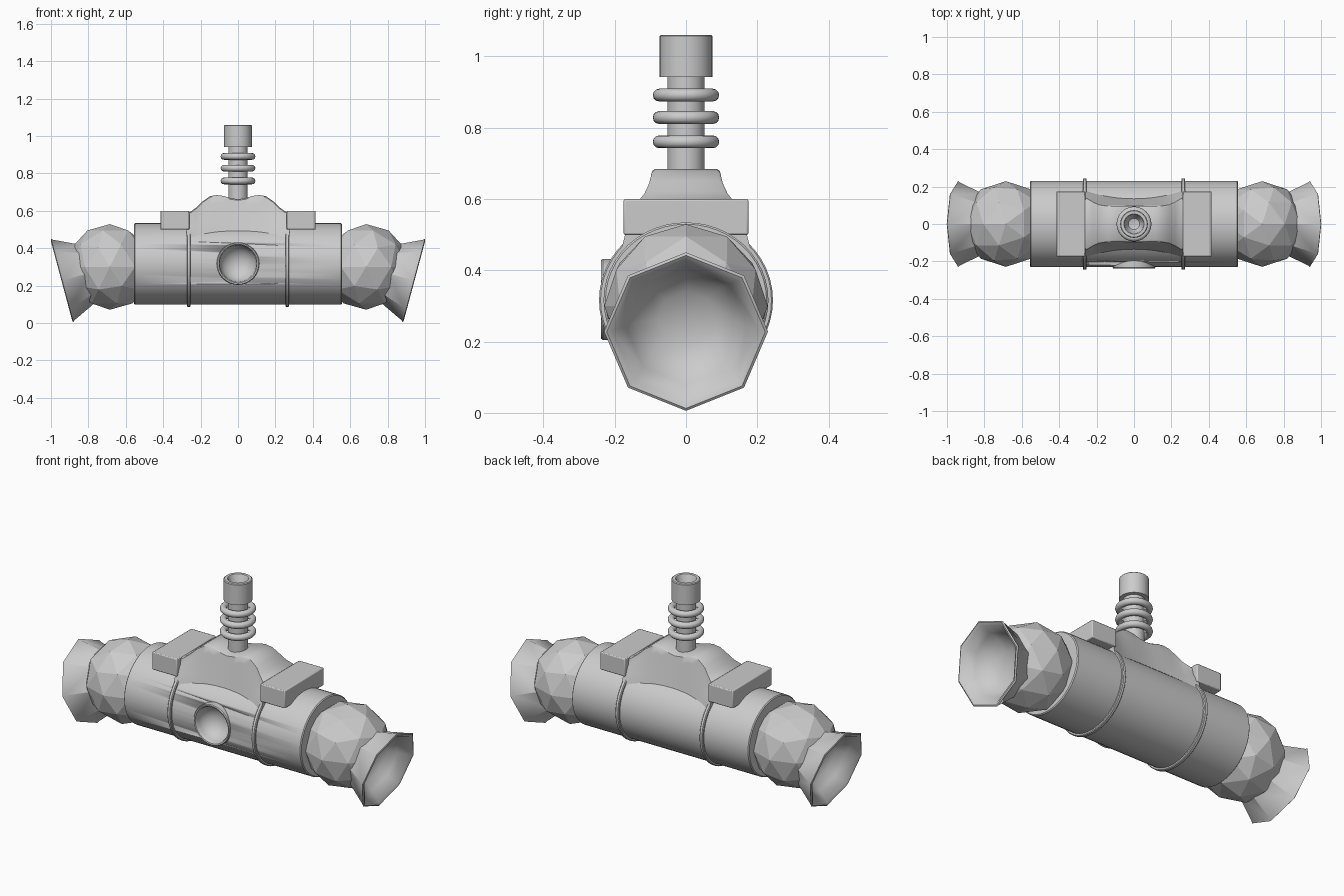
import bpy, bmesh
from math import pi, sin, cos, radians
from mathutils import Matrix, Vector

if "Cube" in bpy.data.objects:
    bpy.data.objects.remove(bpy.data.objects["Cube"])

T, R = Matrix.Translation, Matrix.Rotation
FLIP = Matrix.Diagonal((-1, 1, 1, 1))


def finish(bm, name, smooth=35):
    bmesh.ops.recalc_face_normals(bm, faces=bm.faces)
    me = bpy.data.meshes.new(name)
    bm.to_mesh(me)
    bm.free()
    ob = bpy.data.objects.new(name, me)
    bpy.context.collection.objects.link(ob)
    bpy.context.view_layer.objects.active = ob
    for o in bpy.context.selected_objects:
        o.select_set(False)
    ob.select_set(True)
    if smooth:
        bpy.ops.object.shade_smooth_by_angle(angle=radians(smooth))
    return ob


def lathe(name, profile, mat, n=40, closed=False, smooth=35):
    """Spin (radius, height) points round local z, then place with mat."""
    bm = bmesh.new()
    rings = []
    for r, h in profile:
        if r == 0:
            rings.append([bm.verts.new((0, 0, h))] * n)
        else:
            rings.append([bm.verts.new((r * cos(2 * pi * i / n), r * sin(2 * pi * i / n), h)) for i in range(n)])
    pairs = list(zip(rings, rings[1:]))
    if closed:
        pairs.append((rings[-1], rings[0]))
    for a, b in pairs:
        for i in range(n):
            j = (i + 1) % n
            bm.faces.new(list(dict.fromkeys((a[i], a[j], b[j], b[i]))))
    bm.transform(mat)
    return finish(bm, name, smooth)


# Main barrel, with a round pocket cut for the front dish
along_x = T((0, 0, 0.316)) @ Matrix.Diagonal((1, 1.06, 1, 1)) @ R(pi / 2, 4, 'Y')
barrel = lathe("barrel", [(0, -0.555), (0.213, -0.555), (0.218, -0.55), (0.218, 0.55), (0.213, 0.555), (0, 0.555)], along_x, 48)
front = T((0, 0, 0.318)) @ R(pi / 2, 4, 'X')
cutter = lathe("pocket_cutter", [(0, 0.1), (0.108, 0.1), (0.108, 0.3), (0, 0.3)], front)
cutter.hide_render = True
cutter.hide_viewport = True
cut = barrel.modifiers.new("pocket", 'BOOLEAN')
cut.object = cutter
cut.operation = 'DIFFERENCE'

# Front dish: rim plus concave bowl
bowl = [(0.098 * cos(a), 0.225 - 0.085 * sin(a)) for a in [i * pi / 16 for i in range(8)]]
lathe("front_dish", [(0.114, 0.12), (0.114, 0.233), (0.11, 0.238), (0.103, 0.236)] + bowl + [(0, 0.14)], front)

# Both ends: bands, faceted balls, tilted octagonal horns, clamp blocks
aim = T((0.94, 0, 0.228)) @ R(radians(105), 4, 'Y')
axis = Vector((cos(radians(15)), 0, -sin(radians(15))))
for side, flip in (("right", Matrix.Identity(4)), ("left", FLIP)):
    lathe(side + "_band", [(0.2, 0.253), (0.226, 0.253), (0.23, 0.257), (0.23, 0.27), (0.226, 0.274), (0.2, 0.274)],
          flip @ along_x, 48, True)

    bm = bmesh.new()
    centre = Vector((0.685, 0, 0.30))
    bmesh.ops.create_icosphere(bm, subdivisions=2, radius=0.229, matrix=T(centre))
    bmesh.ops.bisect_plane(bm, geom=bm.verts[:] + bm.edges[:] + bm.faces[:],
                           plane_co=centre + axis * 0.155, plane_no=axis, clear_outer=True)
    bm.transform(flip)
    finish(bm, side + "_ball", 0)

    lathe(side + "_horn", [(0, -0.155), (0.158, -0.145), (0.222, -0.01), (0.23, 0), (0.222, 0.004), (0.207, -0.003),
                           (0.17, -0.06), (0.14, -0.105), (0.08, -0.135), (0, -0.142)],
          flip @ aim, 8, smooth=40)

    bm = bmesh.new()
    bmesh.ops.create_cube(bm, size=1, matrix=flip @ T((0.338, 0, 0.549)) @ Matrix.Diagonal((0.155, 0.35, 0.1, 1)))
    block = finish(bm, side + "_clamp_block")
    bev = block.modifiers.new("bevel", 'BEVEL')
    bev.width, bev.segments = 0.005, 2

# Double-humped saddle: lofted sections along x
bm = bmesh.new()
half = [(0, 0.662, 0.095), (0.04, 0.668, 0.095), (0.08, 0.68, 0.095), (0.115, 0.684, 0.095), (0.15, 0.678, 0.096),
        (0.19, 0.65, 0.103), (0.22, 0.62, 0.117), (0.25, 0.598, 0.135), (0.275, 0.59, 0.138)]
stations = [(-x, z, w) for x, z, w in half[:0:-1]] + half
loops = []
for x, z, w in stations:
    foot = 0.128 + 0.5 * x * x
    right = [(w - 0.008, z), (w, z - 0.006), (w + 0.008, z - 0.04), (foot, 0.52), (foot + 0.02, 0.44)]
    section = [(-y, h) for y, h in reversed(right)] + right
    loops.append([bm.verts.new((x, y, h)) for y, h in section])
for a, b in zip(loops, loops[1:]):
    for i in range(10):
        j = (i + 1) % 10
        bm.faces.new((a[i], a[j], b[j], b[i]))
bm.faces.new(loops[0])
bm.faces.new(loops[-1])
finish(bm, "saddle", 40)

# Upright stem, its three rings, and the hollow cap
up = Matrix.Identity(4)
lathe("stem", [(0, 0.6), (0.052, 0.6), (0.052, 0.96), (0, 0.96)], up)
for k, z in enumerate((0.76, 0.828, 0.891)):
    lathe(f"stem_ring_{k + 1}", [(0.075 + 0.018 * cos(i * pi / 6), z + 0.018 * sin(i * pi / 6)) for i in range(12)],
          up, closed=True, smooth=60)
lathe("cap", [(0, 0.942), (0.074, 0.942), (0.074, 1.056), (0.07, 1.06), (0.054, 1.06), (0.05, 1.055),
              (0.044, 1.01), (0.03, 0.99), (0, 0.982)], up)
